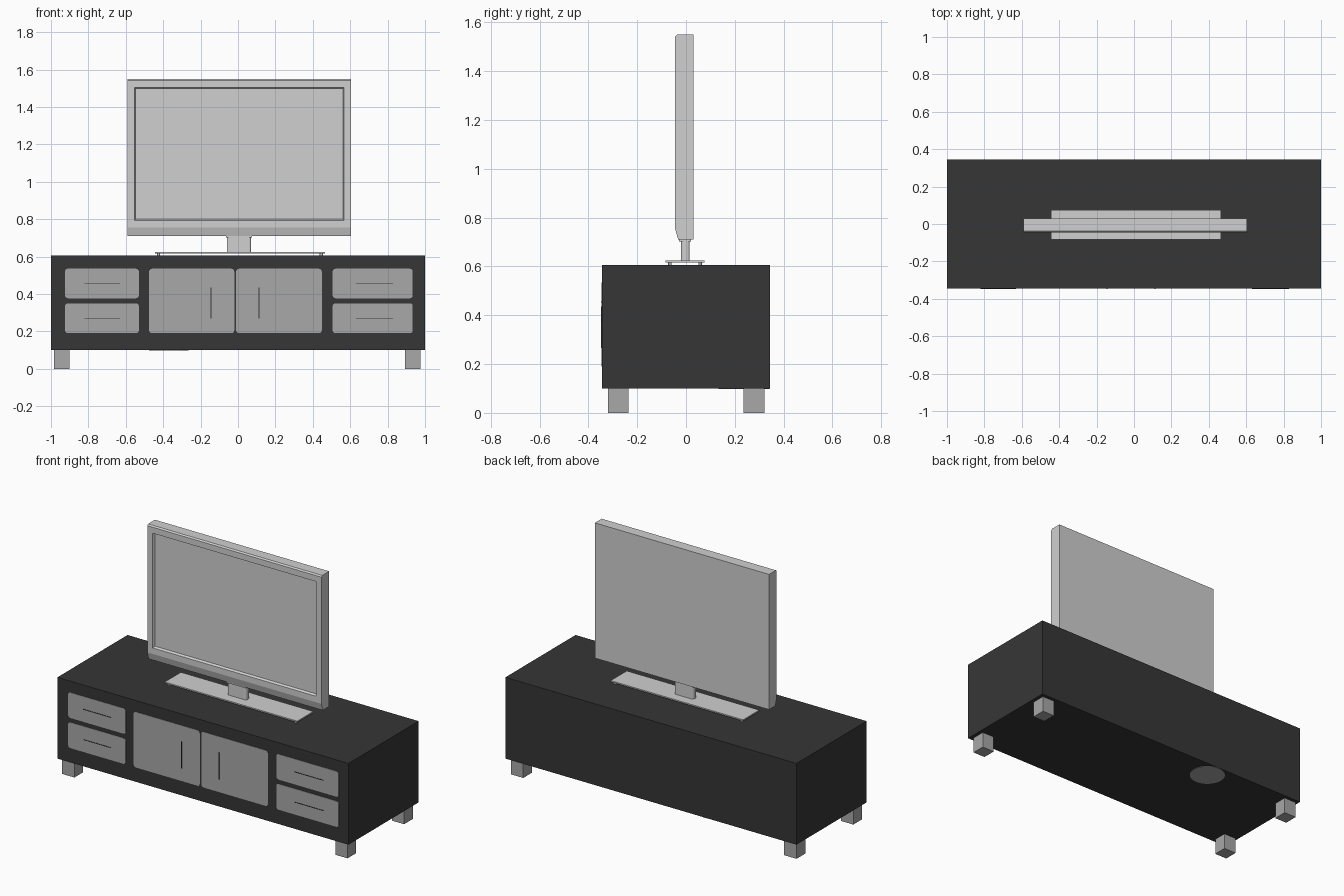
import bpy, bmesh, math
from mathutils import Matrix

if "Cube" in bpy.data.objects:
    bpy.data.objects.remove(bpy.data.objects["Cube"])


def material(name, srgb):
    lin = ((srgb / 255 + 0.055) / 1.055) ** 2.4
    m = bpy.data.materials.new(name)
    m.diffuse_color = (lin, lin, lin, 1)
    m.use_nodes = True
    m.node_tree.nodes["Principled BSDF"].inputs["Base Color"].default_value = m.diffuse_color
    return m


DARK = material("charcoal_wood", 0x36)
GREY = material("mid_grey", 0xA8)
LIGHT = material("light_grey", 0xD0)


def finish(name, bm, mat):
    bmesh.ops.recalc_face_normals(bm, faces=bm.faces)
    me = bpy.data.meshes.new(name)
    bm.to_mesh(me)
    bm.free()
    me.materials.append(mat)
    ob = bpy.data.objects.new(name, me)
    bpy.context.collection.objects.link(ob)
    return ob


def box(name, x, y, z, mat, round_axis=None, radius=0.0, segments=3):
    """Box from (min, max) ranges; edges along round_axis may be rounded."""
    bm = bmesh.new()
    bmesh.ops.create_cube(bm, size=1)
    for v in bm.verts:
        v.co = [r[0] if c < 0 else r[1] for c, r in zip(v.co, (x, y, z))]
    if round_axis is not None:
        edges = [e for e in bm.edges
                 if abs((e.verts[0].co - e.verts[1].co).normalized()[round_axis]) > 0.9]
        bmesh.ops.bevel(bm, geom=edges, offset=radius, segments=segments,
                        profile=0.5, affect='EDGES')
    return finish(name, bm, mat)


# Cabinet body and legs
FRONT = -0.344
box("cabinet", (-1, 1), (FRONT, 0.344), (0.10, 0.605), DARK)
for side, x in (("left", (-0.985, -0.90)), ("right", (0.893, 0.977))):
    box("front_leg_" + side, x, (-0.32, -0.235), (0, 0.10), GREY)
    box("back_leg_" + side, x, (0.235, 0.322), (0, 0.10), GREY)

# Drawer and door fronts, nearly flush with the cabinet
Y_PANEL = (FRONT - 0.002, FRONT + 0.01)
Y_HANDLE = (FRONT - 0.004, FRONT)
LOW, HIGH = (0.19, 0.35), (0.377, 0.535)
for side, x, hx in (("left", (-0.925, -0.53), (-0.82, -0.63)),
                    ("right", (0.506, 0.934), (0.63, 0.83))):
    for row, z, hz in (("lower", LOW, 0.267), ("upper", HIGH, 0.455)):
        box(f"{row}_drawer_{side}", x, Y_PANEL, z, GREY, 1, 0.015)
        box(f"{row}_drawer_handle_{side}", hx, Y_HANDLE, (hz - 0.002, hz + 0.002), DARK)
for side, x, hx in (("left", (-0.475, -0.02), -0.145), ("right", (-0.01, 0.448), 0.112)):
    box("door_" + side, x, Y_PANEL, (0.19, 0.535), GREY, 1, 0.015)
    box("door_handle_" + side, (hx - 0.002, hx + 0.002), Y_HANDLE, (0.27, 0.435), DARK)

# Round plate under the cabinet
bm = bmesh.new()
bmesh.ops.create_cone(bm, cap_ends=True, segments=32, radius1=0.105, radius2=0.105,
                      depth=0.004, matrix=Matrix.Translation((-0.37, 0.238, 0.10)))
finish("underside_disc", bm, GREY)

# Television stand: thin base plate, small feet, neck and collar
box("stand_base", (-0.445, 0.465), (-0.083, 0.075), (0.617, 0.625), LIGHT)
for x in (-0.425, 0.445):
    for y in (-0.066, 0.058):
        box("stand_foot", (x - 0.009, x + 0.009), (y - 0.007, y + 0.007),
            (0.605, 0.617), LIGHT, 2, 0.003, 1)
box("stand_neck", (-0.06, 0.07), (-0.02, 0.015), (0.62, 0.71), LIGHT, 2, 0.01)
box("stand_collar", (-0.064, 0.074), (-0.028, 0.02), (0.703, 0.712), LIGHT)

# Television: side profile extruded across, with a recessed screen
profile = [(-0.045, 0.755), (-0.045, 1.542), (-0.037, 1.55),
           (0.03, 1.55), (0.03, 0.71), (-0.032, 0.71)]
bm = bmesh.new()
cap = bm.faces.new([bm.verts.new((-0.592, y, z)) for y, z in profile])
ext = bmesh.ops.extrude_face_region(bm, geom=[cap])
moved = [g for g in ext["geom"] if isinstance(g, bmesh.types.BMVert)]
bmesh.ops.translate(bm, verts=moved, vec=(1.197, 0, 0))
bmesh.ops.recalc_face_normals(bm, faces=bm.faces)
screen = [f for f in bm.faces if f.normal.y < -0.99]
bmesh.ops.inset_region(bm, faces=screen, thickness=0.053)
bmesh.ops.inset_region(bm, faces=screen, thickness=0.01, depth=-0.014)
finish("television", bm, LIGHT)
